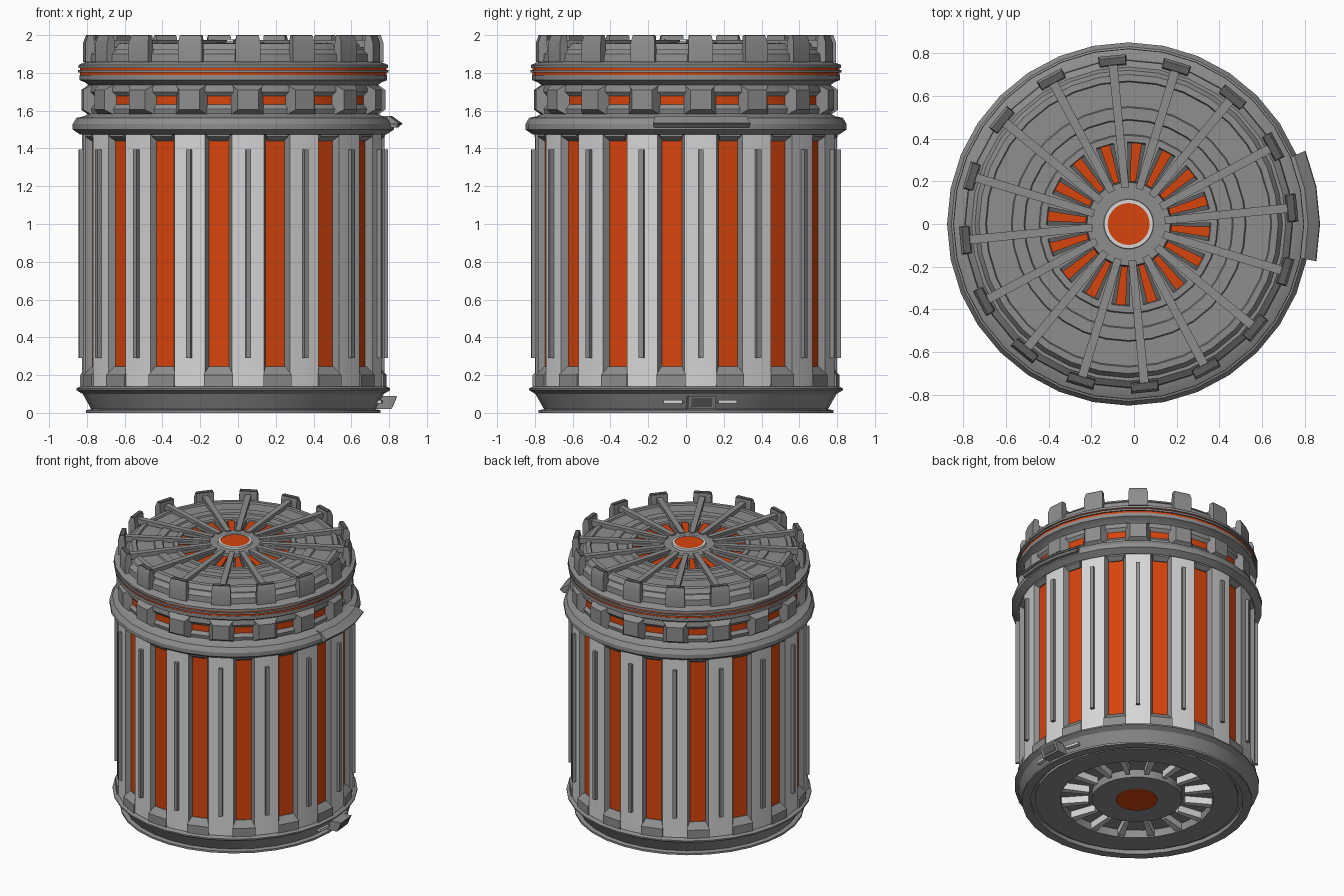
import bpy, bmesh, math

if "Cube" in bpy.data.objects:
    bpy.data.objects.remove(bpy.data.objects["Cube"])

CX = -0.025                      # the round body sits slightly left of the tab side
N = 16                           # repeats around the body
STEP = 2 * math.pi / N
PANEL = [math.radians(5.625) + STEP * i for i in range(N)]
GAP = [a + STEP / 2 for a in PANEL]


def material(name, r, g, b):
    m = bpy.data.materials.new(name)
    m.diffuse_color = (r, g, b, 1)
    m.use_nodes = True
    m.node_tree.nodes["Principled BSDF"].inputs["Base Color"].default_value = m.diffuse_color
    return m


GREY = material("mid_grey", 0.27, 0.27, 0.27)
LIGHT = material("light_grey", 0.68, 0.68, 0.68)
ORANGE = material("orange", 0.68, 0.058, 0.004)
DARK = material("dark_grey", 0.11, 0.11, 0.11)


def finish(name, bm, mats):
    bmesh.ops.remove_doubles(bm, verts=bm.verts, dist=1e-5)
    bmesh.ops.recalc_face_normals(bm, faces=bm.faces)
    me = bpy.data.meshes.new(name)
    bm.to_mesh(me)
    bm.free()
    for m in mats:
        me.materials.append(m)
    ob = bpy.data.objects.new(name, me)
    ob.location.x = CX
    bpy.context.collection.objects.link(ob)
    bpy.ops.object.select_all(action='DESELECT')
    ob.select_set(True)
    bpy.context.view_layer.objects.active = ob
    bpy.ops.object.shade_smooth_by_angle(angle=math.radians(25))
    return ob


def polar(r, a, z):
    return (r * math.cos(a), r * math.sin(a), z)


def lathe(name, prof, mats, rule=None, closed=False, arc=None):
    """Spin an (r, z) profile in 32 steps; rule(r, z) of segment middle picks the material."""
    bm = bmesh.new()
    first, last = arc or (0, 32)
    rings = [[bm.verts.new(polar(r, math.radians(11.25 * k), z)) for r, z in prof]
             for k in range(first, last + 1)]
    count = len(prof) if closed else len(prof) - 1
    for A, B in zip(rings, rings[1:]):
        for i in range(count):
            j = (i + 1) % len(prof)
            quad = [A[i], A[j], B[j], B[i]]
            if prof[i][0] == 0:
                quad = [A[i], A[j], B[j]]
            elif prof[j][0] == 0:
                quad = [A[i], A[j], B[i]]
            f = bm.faces.new(quad)
            if rule:
                f.material_index = rule((prof[i][0] + prof[j][0]) / 2, (prof[i][1] + prof[j][1]) / 2)
    if arc:
        bm.faces.new(rings[0])
        bm.faces.new(rings[-1])
    return finish(name, bm, mats)


def blocks(name, pts, angles, mat):
    """Solid from an outline of (r, z, half_width), repeated at each angle."""
    bm = bmesh.new()
    for a in angles:
        c, s = math.cos(a), math.sin(a)
        L, R = [[bm.verts.new((r * c - t * w * s, r * s + t * w * c, z)) for r, z, w in pts]
                for t in (-1, 1)]
        bm.faces.new(L)
        bm.faces.new(R)
        for i in range(len(pts)):
            j = (i + 1) % len(pts)
            bm.faces.new([L[i], L[j], R[j], R[i]])
    return finish(name, bm, [mat])


def box(name, r0, r1, z0, z1, w0, w1, angles, mat):
    return blocks(name, [(r0, z0, w0), (r1, z0, w1), (r1, z1, w1), (r0, z1, w0)], angles, mat)


# Base with recessed underside and flange
lathe("base", [(0, .012), (.305, .012), (.305, .07), (.52, .07), (.52, .012), (.69, .012),
               (.69, .03), (.72, .03), (.72, 0), (.78, 0), (.78, .014), (.752, .02),
               (.797, .10), (.83, .12), (.83, .13), (.81, .14), (.74, .14)], [GREY])
box("underside_fins", .33, .515, .02, .07, .016, .024, GAP, LIGHT)
lathe("underside_disc", [(0, .006), (.14, .006), (.14, .014)], [ORANGE])

# Body wall: orange strips between raised light panels
bm = bmesh.new()
outline = []
for a in PANEL:
    for d, r, m in ((-7.3, .765, 1), (-6.1, .80, 0), (0, .80, 0), (6.1, .80, 1), (7.3, .765, 2)):
        outline.append((r, a + math.radians(d), m))
low = [bm.verts.new(polar(r, a, .135)) for r, a, m in outline]
high = [bm.verts.new(polar(r, a, 1.475)) for r, a, m in outline]
for i in range(len(outline)):
    j = (i + 1) % len(outline)
    f = bm.faces.new([low[i], low[j], high[j], high[i]])
    f.material_index = outline[i][2]
finish("body_wall", bm, [LIGHT, GREY, ORANGE])

# Panel ribs, and the foot and cap of each orange strip
box("panel_ribs", .78, .822, .29, 1.395, .013, .013, PANEL, GREY)
blocks("strip_feet", [(.75, .13, .077), (.808, .13, .077), (.808, .20, .077),
                      (.768, .245, .06), (.75, .245, .06)], GAP, GREY)
blocks("strip_caps", [(.75, 1.44, .045), (.77, 1.44, .045), (.80, 1.462, .06),
                      (.80, 1.48, .06), (.75, 1.48, .06)], GAP, GREY)

# Collar ring and neck with an orange window band
lathe("collar_and_neck", [(.74, 1.47), (.81, 1.473), (.85, 1.50), (.85, 1.53), (.83, 1.562),
                          (.79, 1.57), (.765, 1.585), (.77, 1.61), (.752, 1.632), (.752, 1.678),
                          (.77, 1.70), (.765, 1.735), (.785, 1.75), (.815, 1.762),
                          (.815, 1.788), (.78, 1.788)],
      [GREY, ORANGE], lambda r, z: int(1.64 < z < 1.67))
blocks("neck_blocks", [(.74, 1.58, .085), (.765, 1.58, .085), (.803, 1.605, .056),
                       (.803, 1.71, .056), (.765, 1.735, .085), (.74, 1.735, .085)], PANEL, GREY)

# Orange seal showing between the lid flanges
lathe("seal", [(.78, 1.784), (.812, 1.784), (.812, 1.832), (.78, 1.832)], [ORANGE])
lathe("seal_band", [(.79, 1.803), (.822, 1.803), (.822, 1.816), (.79, 1.816)], [GREY], closed=True)

# Lid with stepped rings and a sunken vent
lathe("lid", [(.78, 1.826), (.82, 1.826), (.82, 1.842), (.79, 1.855), (.768, 1.86), (.765, 1.90),
              (.735, 1.925), (.72, 1.925), (.70, 1.955), (.67, 1.957), (.665, 1.945),
              (.55, 1.947), (.545, 1.957), (.49, 1.957), (.485, 1.947), (.42, 1.947),
              (.415, 1.957), (.385, 1.957), (.38, 1.935), (.2, 1.935), (.195, 1.965), (0, 1.965)],
      [GREY, DARK], lambda r, z: int(.25 < r < .35))
box("vent_plates", .20, .38, 1.93, 1.948, .014, .024, GAP, ORANGE)
box("vent_fins", .17, .385, 1.93, 1.96, .016, .033, PANEL, GREY)
box("lid_spokes", .17, .76, 1.935, 1.975, .018, .021, PANEL, GREY)
lathe("hub_ring", [(.098, 1.96), (.098, 1.98), (.115, 1.98), (.118, 1.96)], [LIGHT])
lathe("hub_disc", [(0, 1.976), (.10, 1.976), (.10, 1.96)], [ORANGE])

# Claws gripping the lid rim
blocks("lid_claws", [(.74, 1.90, .062), (.75, 1.858, .066), (.792, 1.858, .066), (.792, 1.96, .066),
                     (.78, 1.995, .06), (.748, 1.995, .06)], PANEL, GREY)
box("claw_tops", .75, .779, 1.992, 2.0, .057, .057, PANEL, DARK)

# Handle tab on the collar
lathe("handle_tab", [(.80, 1.572), (.84, 1.572), (.895, 1.533), (.873, 1.51), (.80, 1.51)],
      [GREY], closed=True, arc=(-1, 2))
lathe("handle_tab_groove", [(.84, 1.535), (.896, 1.535), (.889, 1.523), (.84, 1.523)],
      [DARK], closed=True, arc=(-1, 2))

# Latch and slots at the foot
side = [PANEL[0]]
blocks("latch", [(.74, .09, .073), (.865, .09, .073), (.835, .02, .073), (.74, .02, .073)], side, GREY)
blocks("latch_inset", [(.80, .08, .055), (.8635, .08, .055), (.8425, .031, .055), (.80, .031, .055)],
       side, DARK)
slots = [PANEL[0] + math.radians(d) for d in (-10.6, 10.6)]
box("latch_slots", .74, .792, .05, .068, .05, .05, slots, LIGHT)
